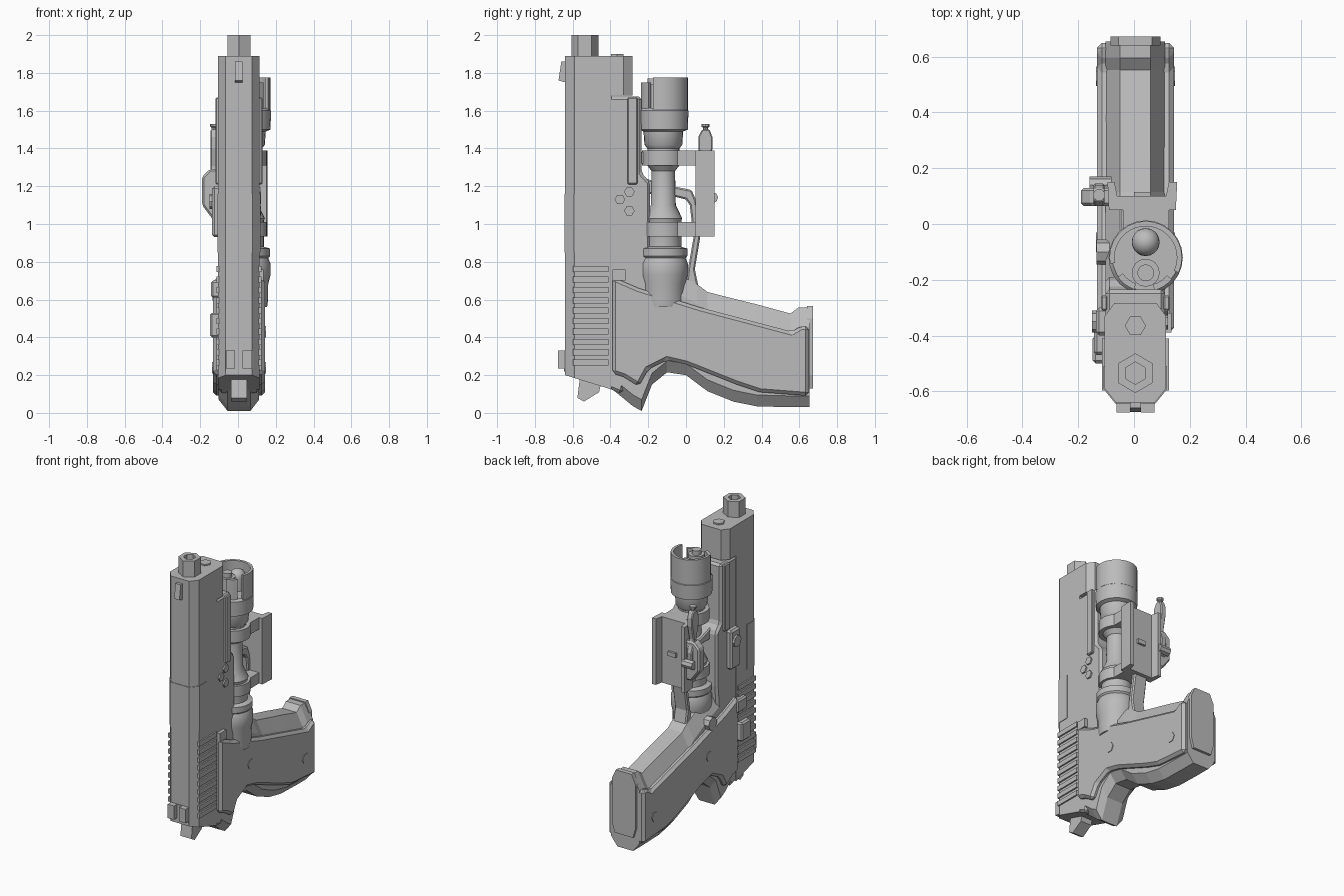
import bpy, bmesh, math
from math import sin, cos, radians

cube = bpy.data.objects.get("Cube")
if cube:
    bpy.data.objects.remove(cube, do_unlink=True)

GREY = 0.5
metal = bpy.data.materials.new("plain_grey")
metal.use_nodes = True
metal.diffuse_color = (GREY, GREY, GREY, 1)
metal.node_tree.nodes["Principled BSDF"].inputs["Base Color"].default_value = (GREY, GREY, GREY, 1)
CX = 0.005              # centre plane of the body
LX, LY = 0.042, -0.12   # axis of the torch


def finish(name, bm, bevel=0):
    bmesh.ops.recalc_face_normals(bm, faces=bm.faces)
    me = bpy.data.meshes.new(name)
    bm.to_mesh(me)
    bm.free()
    me.materials.append(metal)
    ob = bpy.data.objects.new(name, me)
    bpy.context.collection.objects.link(ob)
    if bevel:
        mod = ob.modifiers.new("edge", 'BEVEL')
        mod.width, mod.segments, mod.limit_method = bevel, 1, 'ANGLE'
    return ob


def bridge(bm, rings, closed=True):
    n = len(rings[0])
    for a, b in zip(rings, rings[1:]):
        for i in range(n if closed else n - 1):
            j = (i + 1) % n
            bm.faces.new((a[i], a[j], b[j], b[i]))


def prism(name, pts, axis, lo, hi, bevel=0):
    """Extrude a flat outline along one axis."""
    bm = bmesh.new()
    place = {'x': lambda p, t: (t, p[0], p[1]), 'y': lambda p, t: (p[0], t, p[1]),
             'z': lambda p, t: (p[0], p[1], t)}[axis]
    rings = [[bm.verts.new(place(p, t)) for p in pts] for t in (lo, hi)]
    bridge(bm, rings)
    for r in rings:
        bm.faces.new(r)
    return finish(name, bm, bevel)


def box(name, x, y, z, bevel=0):
    return prism(name, [(x[0], y[0]), (x[1], y[0]), (x[1], y[1]), (x[0], y[1])], 'z', z[0], z[1], bevel)


def lathe(name, prof, cx, cy, n=24, start=0, sweep=360):
    """Turn an (r, z) profile about a vertical axis."""
    bm = bmesh.new()
    full = sweep == 360
    rings = []
    for i in range(n if full else n + 1):
        a = radians(start + sweep * i / n)
        rings.append([bm.verts.new((cx + r * cos(a), cy + r * sin(a), z)) for r, z in prof])
    if full:
        bridge(bm, rings + rings[:1], closed=False)
        bmesh.ops.remove_doubles(bm, verts=bm.verts, dist=1e-5)
        bmesh.ops.holes_fill(bm, edges=[e for e in bm.edges if e.is_boundary])
    else:
        bridge(bm, rings)
        bm.faces.new(rings[0])
        bm.faces.new(rings[-1])
    return finish(name, bm)


def stud(name, y, z, r, x0, x1, n=6):
    pts = [(y + r * cos(2 * math.pi * i / n), z + r * sin(2 * math.pi * i / n)) for i in range(n)]
    return prism(name, pts, 'x', x0, x1)


# Slide: faceted bar with a sloping rear end and a deeper nose
half = [(.11, -.395), (.11, -.59), (.07, -.64)]
outline = [(CX + x, y) for x, y in half] + [(CX - x, y) for x, y in reversed(half)]
slide = prism("slide", outline, 'z', .2, 1.89)
for v in slide.data.vertices:
    if v.co.z < 1:
        v.co.z = .2 - (v.co.y + .64) * .31
nose = [(.11, -.45), (.11, -.33), (.075, -.283)]
prism("slide_nose", [(CX + x, y) for x, y in nose] + [(CX - x, y) for x, y in reversed(nose)], 'z', 1.68, 1.89)
prism("ejection_cover", [(CX + s * x, y) for s, x, y in
      [(1, .114, -.51), (1, .114, -.592), (1, .072, -.644),
       (-1, .072, -.644), (-1, .114, -.592), (-1, .114, -.51)]], 'z', .85, 1.16)
prism("front_sight", [(-.64, 1.75), (-.675, 1.76), (-.66, 1.86), (-.64, 1.86)], 'x', CX - .02, CX + .02)
box("rear_sight_base", (CX - .07, CX + .07), (-.645, -.6), (.22, .33))
for s in (-1, 1):
    box("rear_sight_post", sorted((CX + s * .02, CX + s * .068)), (-.677, -.63), (.235, .33))
    for i in range(10):
        z = .25 + i * .055
        box("slide_rib", sorted((CX + s * .1, CX + s * .12)), (-.597, -.41), (z, z + .032))
    box("frame_rail", sorted((CX + s * .1, CX + s * .124)), (-.31, -.256), (1.21, 1.67), .006)

# Barrel and guide rod
lathe("barrel", [(0, 1.9), (.04, 1.9), (.04, 2), (.071, 2), (.071, 1.8), (0, 1.8)], CX, -.535, 6, 90)
lathe("guide_rod", [(0, 1.9), (.038, 1.9), (.038, 1.8), (0, 1.8)], CX, -.365, 6)

# Frame and hammer
prism("frame", [(-.41, .13), (-.34, .1), (-.22, .5), (-.19, .85), (-.19, 1.22), (-.235, 1.27),
                (-.235, 1.675), (-.41, 1.675)], 'x', CX - .107, CX + .107, .015)
prism("hammer", [(-.56, .2), (-.575, .08), (-.54, .06), (-.46, .11), (-.44, .2)], 'x', CX - .042, CX + .042)

# Grip: octagonal sections following the top and bottom profiles
bm = bmesh.new()
rings = []
for y, zb, zt in [(-.39, .125, .86), (-.28, .035, .83), (-.235, .01, .81), (-.18, .15, .79),
                  (-.1, .215, .76), (0, .2, .71), (.06, .155, .68), (.114, .115, .64),
                  (.25, .06, .605), (.373, .035, .575), (.553, .03, .526), (.595, .03, .558), (.655, .03, .558)]:
    sec = [(.06, zb), (.107, zb + .06), (.107, zt - .1), (.055, zt)]
    sec += [(-x, z) for x, z in reversed(sec)]
    rings.append([bm.verts.new((CX + x, y, z)) for x, z in sec])
bridge(bm, rings)
bm.faces.new(rings[0])
bm.faces.new(rings[-1])
finish("grip", bm)
panel = [(-.39, .72), (-.25, .66), (.07, .56), (.56, .43), (.61, .46), (.65, .46), (.65, .09), (.39, .11),
         (.27, .15), (0, .257), (-.1, .28), (-.2, .23), (-.25, .14), (-.33, .19), (-.39, .21)]
prism("grip_panels", panel, 'x', CX - .138, CX + .138, .018)
base = [(-.07, .13), (.07, .13), (.09, .2), (.09, .5), (.06, .565), (-.06, .565), (-.09, .5), (-.09, .2)]
prism("grip_base", [(CX + x, z) for x, z in base], 'y', .64, .672)
for y, z in ((-.065, .43), (.53, .24)):
    stud("grip_screw", y, z, .035, CX - .142, CX + .142)

# Trigger and guard
prism("trigger_guard", [(-.24, 1.25), (-.12, 1.21), (.03, 1.18), (.055, 1.12), (.075, .93), (.047, .76),
                        (.07, .65), (0, .66), (.012, .77), (.04, .93), (.02, 1.1), (0, 1.13),
                        (-.12, 1.16), (-.24, 1.16)], 'x', CX - .05, CX + .05, .008)
prism("trigger", [(-.22, 1.05), (-.15, 1.02), (-.1, .9), (-.11, .86), (-.15, .92), (-.22, .94)],
      'x', CX - .03, CX + .03)

# Side controls
box("safety_lever", (-.148, -.09), (-.5, -.4), (.4, .53), .01)
box("slide_stop", (-.143, -.09), (-.47, -.36), (.61, .7), .01)
stud("magazine_button", -.1, .64, .045, -.135, -.05, 8)
box("takedown_plate", (-.137, -.09), (-.4, -.3), (.93, 1.2), .012)
stud("takedown_pivot", -.35, 1.12, .04, -.15, -.09, 8)
box("right_tab", (.09, .135), (-.39, -.32), (.7, .76))
for y, z in ((-.35, 1.13), (-.3, 1.07), (-.3, 1.17)):
    stud("frame_pin", y, z, .028, .1, .122)

# Torch body, switch cup and dome
lathe("torch", [(0, .56), (.112, .56), (.118, .6), (.118, .68), (.13, .73), (.13, .79), (.118, .82), (.127, .83),
                (.127, .87), (.095, .88), (.095, 1.02), (.1, 1.03), (.066, 1.1), (.062, 1.28), (.085, 1.31),
                (.085, 1.4), (.1, 1.42), (.105, 1.49), (.13, 1.5), (.133, 1.6), (.12, 1.615), (0, 1.615)], LX, LY)
lathe("torch_cup", [(.112, 1.6), (.13, 1.6), (.13, 1.775), (.112, 1.775)], LX, LY, 18, -25, 215)
for a in (215, 285):
    lathe("cup_tooth", [(.1, 1.6), (.122, 1.6), (.122, 1.75), (.1, 1.75)], LX, LY, 4, a, 35)
dome = [(.05 * cos(radians(a)), 1.7 + .05 * sin(radians(a))) for a in range(0, 91, 15)]
lathe("cup_dome", [(.05, 1.6)] + dome, LX, -.065, 20)
lathe("switch", [(.05, 1.6), (.05, 1.74), (.03, 1.74), (.03, 1.77), (0, 1.77)], LX, -.175, 16)

# Clamp rings, arms and rail mount
for z0, z1 in ((1.31, 1.39), (.935, 1.01)):
    lathe("clamp_ring", [(.08, z0), (.112, z0), (.112, z1), (.08, z1), (.08, z0)], LX, LY)
    box("clamp_arm", (-.04, .125), (-.08, .08), (z0, z1))
    box("clamp_lug", (LX - .03, LX + .03), (-.245, -.2), (z0 + .01, z1 - .01))
mount = [(-.09, .05), (.15, .05), (.155, .15), (.125, .15), (.115, .1), (-.06, .1), (-.07, .15), (-.095, .15)]
prism("rail_mount", mount, 'z', .935, 1.39)
box("mount_key", (.0, .06), (.09, .115), (1.14, 1.17))

# Clamp lever
prism("lever_bracket", [(-.08, 1.02), (-.13, 1.02), (-.19, 1.1), (-.19, 1.25), (-.15, 1.29), (-.08, 1.29)],
      'y', .065, .13, .01)
prism("lever_arm", [(.075, 1.1), (.135, 1.1), (.145, 1.22), (.118, 1.3), (.14, 1.4), (.14, 1.46), (.125, 1.5),
                    (.085, 1.5), (.065, 1.46), (.065, 1.4), (.09, 1.3), (.065, 1.22)], 'x', -.145, -.105, .006)
lathe("lever_knob", [(0, 1.49), (.014, 1.49), (.014, 1.51), (.022, 1.515), (.022, 1.53), (0, 1.53)], -.125, .104, 10)
stud("lever_pivot", .14, 1.14, .03, -.16, -.08, 8)

# Shading: smooth only on the turned parts
bpy.ops.object.select_all(action='DESELECT')
for ob in bpy.context.scene.objects:
    if ob.name.startswith(("torch", "cup_", "switch", "clamp_ring", "lever_knob")):
        ob.select_set(True)
        bpy.context.view_layer.objects.active = ob
bpy.ops.object.shade_smooth_by_angle(angle=radians(35))
